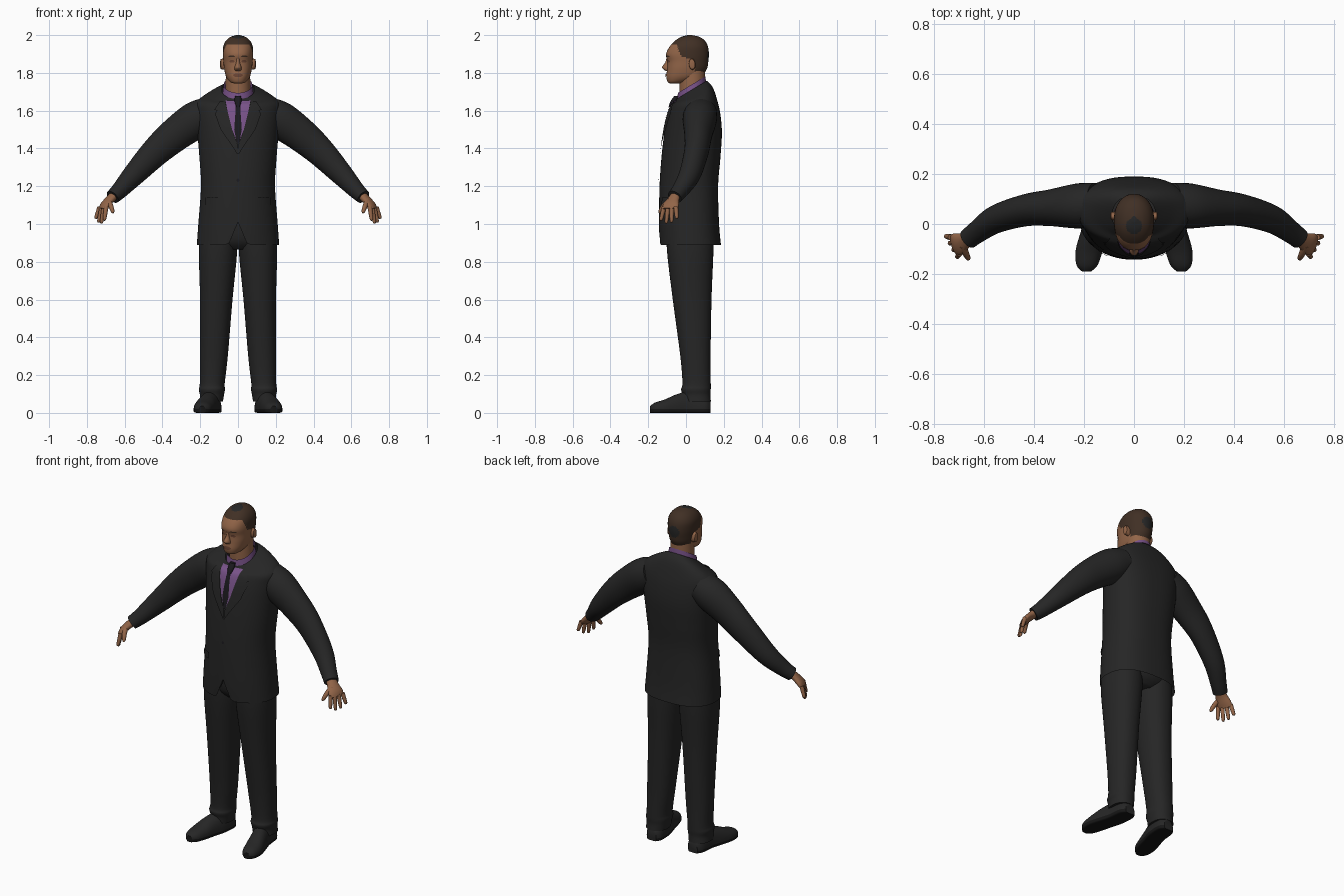
import bpy, math
from mathutils import Vector
from mathutils.bvhtree import BVHTree
import bmesh

cube = bpy.data.objects.get("Cube")
if cube:
    bpy.data.objects.remove(cube, do_unlink=True)


def material(name, r, g, b):
    m = bpy.data.materials.new(name)
    m.use_nodes = True
    m.diffuse_color = (r, g, b, 1)
    bsdf = m.node_tree.nodes["Principled BSDF"]
    bsdf.inputs["Base Color"].default_value = (r, g, b, 1)
    bsdf.inputs["Roughness"].default_value = 0.8
    return m


suit = material("charcoal suit", .019, .019, .019)
shirt = material("purple shirt", .19, .085, .25)
black = material("black silk", .011, .010, .013)
sole = material("dark sole", .008, .008, .008)
skin = material("brown skin", .29, .13, .065)
shade = material("lip brown", .15, .06, .035)
hair = material("dark brown hair", .052, .029, .018)
scalp = material("crown patch", .02, .02, .02)

parts = []


def spline(rows, k):
    """Smooth interpolation through rows of numbers."""
    out = []
    for i in range(len(rows) - 1):
        p0, p1, p2 = rows[max(i - 1, 0)], rows[i], rows[i + 1]
        p3 = rows[min(i + 2, len(rows) - 1)]
        for j in range(k):
            t = j / k
            out.append([b + .5 * t * (c - a + t * (2*a - 5*b + 4*c - d + t * (3*b - 3*c + d - a)))
                        for a, b, c, d in zip(p0, p1, p2, p3)])
    return out + [list(rows[-1])]


def ring(c, u, v, a, bp, bn, ep=2, en=2, n=32):
    """Rounded cross-section with separate halves along +v and -v."""
    pts = []
    for i in range(n):
        t = 2 * math.pi * i / n
        co, si = math.cos(t), math.sin(t)
        b, e = (bp, ep) if si >= 0 else (bn, en)
        x = math.copysign(abs(co) ** (2 / e), co) * a
        y = math.copysign(abs(si) ** (2 / e), si) * b
        pts.append(Vector(c) + Vector(u) * x + Vector(v) * y)
    return pts


def build(name, verts, faces, mats, mirror=False, rule=None):
    me = bpy.data.meshes.new(name)
    me.from_pydata(verts, [], faces)
    bm = bmesh.new()
    bm.from_mesh(me)
    bmesh.ops.recalc_face_normals(bm, faces=bm.faces)
    bm.to_mesh(me)
    bm.free()
    for m in mats:
        me.materials.append(m)
    if rule:
        for p in me.polygons:
            p.material_index = rule(p.center)
    ob = bpy.data.objects.new(name, me)
    bpy.context.collection.objects.link(ob)
    if mirror:
        ob.modifiers.new("Mirror", "MIRROR").use_mirror_merge = False
    parts.append(ob)
    return ob


def loft(name, rings, mats, mirror=False, rule=None, caps=(True, True)):
    n = len(rings[0])
    faces = [(r*n + i, r*n + (i+1) % n, (r+1)*n + (i+1) % n, (r+1)*n + i)
             for r in range(len(rings) - 1) for i in range(n)]
    last = (len(rings) - 1) * n
    if caps[0]:
        faces.append(tuple(reversed(range(n))))
    if caps[1]:
        faces.append(tuple(range(last, last + n)))
    return build(name, [p for r in rings for p in r], faces, mats, mirror, rule)


def upright(rows, k=5, ep=2, en=2, n=40):
    """Rings for rows of (z, x, y, half width, front depth, back depth, tilt)."""
    return [ring((x, y, z), (1, 0, 0), (0, 1, tilt), a, back, front, ep, en, n)
            for z, x, y, a, front, back, tilt in spline(rows, k)]


def tube(name, rows, mat, k=5, n=24):
    """Mirrored limb along rows of (x, y, z, side radius, up radius)."""
    rows = spline(rows, k)
    rings = []
    for i, r in enumerate(rows):
        t = Vector(rows[min(i + 1, len(rows) - 1)][:3]) - Vector(rows[max(i - 1, 0)][:3])
        side = t.cross(Vector((0, 0, 1))).normalized()
        up = side.cross(t).normalized()
        rings.append(ring(r[:3], side, up, r[3], r[4], r[4], n=n))
    return loft(name, rings, [mat], mirror=True)


def surface(ob):
    me = ob.data
    return BVHTree.FromPolygons([v.co for v in me.vertices], [tuple(p.vertices) for p in me.polygons])


def plate(name, tree, rows, mat, lift, mirror=True, k=5, m=8):
    """Thin sheet hugging the front of a body; rows are (z, x start, x end)."""
    grid = []
    for i in range(len(rows) - 1):
        steps = k + (i == len(rows) - 2)
        grid += [[a + (b - a) * j / k for a, b in zip(rows[i], rows[i + 1])] for j in range(steps)]
    verts = []
    for z, x0, x1 in grid:
        for j in range(m + 1):
            x = x0 + (x1 - x0) * j / m
            hit = tree.ray_cast(Vector((x, -1, z)), Vector((0, 1, 0)))[0]
            verts.append((x, (hit.y if hit else -.06) - lift, z))
    w = m + 1
    faces = [(r*w + j, r*w + j + 1, (r+1)*w + j + 1, (r+1)*w + j)
             for r in range(len(grid) - 1) for j in range(m)]
    return build(name, verts, faces, [mat], mirror)


# Jacket body with an inverted V cut at the front hem
body = upright([(.89, 0, .02, .218, .16, .165, 0), (1, 0, .02, .21, .163, .155, 0),
                (1.2, 0, .02, .196, .16, .15, 0), (1.35, 0, .03, .204, .16, .152, 0),
                (1.48, 0, .045, .215, .16, .145, 0), (1.58, 0, .055, .225, .15, .127, 0),
                (1.645, 0, .055, .22, .13, .11, .1), (1.69, 0, .05, .15, .105, .09, .4),
                (1.71, 0, .03, .086, .08, .08, .6)], 6, 2.5, 2.1, 64)
body.insert(0, upright([(.93, 0, .02, .205, .148, .15, 0)] * 2, 1, 2.5, 2.1, 64)[0])
for r in body:
    for p in r:
        if p.y < 0:
            p.z = max(p.z, 1.01 - 2.4 * abs(p.x))
jacket = loft("jacket_body", body, [suit], caps=(False, False))
chest = surface(jacket)

# Sleeves
tube("sleeves", [(.15, .08, 1.59, .085, .085), (.225, .072, 1.55, .09, .098),
                 (.33, .065, 1.475, .074, .09), (.433, .055, 1.385, .064, .078),
                 (.55, .02, 1.262, .056, .06), (.625, -.03, 1.18, .045, .045),
                 (.664, -.06, 1.143, .041, .038)], suit, 6, 32)

# Shirt, collar, tie and lapels
loft("shirt_collar", upright([(1.69, 0, .03, .082, .077, .077, .6),
                              (1.738, 0, .03, .076, .073, .073, .6)], 3), [shirt], caps=(False, False))
plate("shirt_front", chest, [(1.655, -.066, .066), (1.6, -.056, .056), (1.5, -.031, .031),
                             (1.43, -.004, .004)], shirt, .004, False, 8, 16)
plate("collar_points", chest, [(1.655, .012, .06), (1.635, .02, .053), (1.605, .034, .038)], shirt, .009)
plate("tie_blade", chest, [(1.645, -.011, .011), (1.6, -.013, .013), (1.5, -.02, .02),
                           (1.43, -.007, .007)], black, .008, False)
loft("tie_knot", upright([(1.62, 0, -.082, .010, .010, .02, 0), (1.65, 0, -.068, .018, .014, .02, 0),
                          (1.678, 0, -.052, .016, .010, .02, 0)], 4, n=16), [black])
plate("lapels", chest, [(1.65, .066, .095), (1.605, .057, .125), (1.6, .056, .112), (1.585, .052, .122),
                        (1.5, .031, .092), (1.42, .002, .036), (1.37, 0, .004)], suit, .009)
plate("pocket_flaps", chest, [(1.14, .105, .172), (1.1, .105, .174)], suit, .008)
plate("button", chest, [(1.24, -.003, .003), (1.235, -.007, .007), (1.228, -.007, .007),
                        (1.223, -.003, .003)], black, .006, False, 2, 4)

# Trousers
loft("trouser_seat", upright([(.865, 0, .02, .12, .08, .09, 0), (.92, 0, .02, .195, .12, .135, 0),
                              (1.06, 0, .02, .18, .13, .13, 0)], 4), [suit])
loft("trouser_legs", upright([(.97, .103, .02, .095, .122, .125, 0), (.85, .106, .02, .101, .12, .125, 0),
                              (.6, .115, .03, .086, .1, .105, 0), (.3, .128, .05, .074, .08, .08, 0),
                              (.16, .136, .055, .066, .074, .076, 0), (.125, .138, .054, .069, .08, .077, 0),
                              (.095, .138, .056, .064, .074, .073, 0), (.06, .142, .06, .062, .078, .072, 0)],
                             5, 2.2, 2.2), [suit], mirror=True)

# Shoes, pointing slightly outward
shoe = [ring((x, y, .02), (1, 0, 0), (0, 0, 1), w, h - .02, .02, 2.2, 6, 32) for y, x, w, h in
        spline([(.13, .137, .03, .06), (.1, .138, .05, .09), (.02, .145, .053, .115),
                (-.05, .165, .054, .098), (-.11, .18, .054, .072), (-.165, .188, .042, .054),
                (-.19, .19, .018, .036)], 5)]
loft("shoes", shoe, [suit, sole], True, lambda c: int(c.z < .018))

# Hands
tube("palms", [(.65, -.05, 1.158, .026, .024), (.68, -.068, 1.128, .034, .021),
               (.705, -.08, 1.1, .045, .019), (.72, -.086, 1.078, .043, .013)], skin)
across = Vector((-.48, -.88, 0))
for i, length in enumerate((.072, .087, .082, .062)):
    base = Vector((.715, -.085, 1.09)) + across * (.036 - .024 * i)
    step = Vector((.016, -.006, -length)) + across * (.012 - .008 * i)
    tube(f"finger_{i + 1}", [(*(base + step * t), r, r) for t, r in
                             ((0, .0125), (.5, .011), (.9, .009), (1, .004))], skin, 3, 12)
tube("thumbs", [(.685, -.085, 1.125, .015, .015), (.673, -.118, 1.095, .013, .013),
                (.664, -.136, 1.068, .010, .010), (.661, -.142, 1.058, .004, .004)], skin, 3, 12)

# Neck and head
loft("neck", upright([(1.66, 0, .035, .068, .068, .068, 0), (1.76, 0, .035, .065, .07, .066, 0),
                      (1.83, 0, .035, .064, .07, .066, 0)], 4), [skin])

hairline = [(-.3, 1.955), (-.05, 1.95), (-.025, 1.885), (.035, 1.875), (.05, 1.805), (.3, 1.79)]


def head_colour(c):
    for spot, size in (((0, -.01, 2), .034), ((0, .125, 1.89), .036)):
        if (c - Vector(spot)).length < size:
            return 2
    for (y0, z0), (y1, z1) in zip(hairline, hairline[1:]):
        if y0 <= c.y < y1:
            return int(c.z > z0 + (z1 - z0) * (c.y - y0) / (y1 - y0))
    return 0


head = loft("head", upright([(1.744, 0, -.06, .02, .025, .03, 0), (1.752, 0, -.045, .042, .052, .06, 0),
                             (1.78, 0, -.01, .063, .094, .09, 0), (1.82, 0, 0, .073, .1, .11, 0),
                             (1.86, 0, .01, .077, .108, .108, 0), (1.9, 0, .015, .08, .12, .106, 0),
                             (1.94, 0, .02, .078, .106, .096, 0), (1.97, 0, .02, .064, .078, .08, 0),
                             (1.99, 0, .02, .04, .046, .052, 0), (2, 0, .02, .01, .012, .012, 0)],
                            7, 2.1, 2.3, 72), [skin, hair, scalp], rule=head_colour)
face = surface(head)

# Facial features
loft("nose", upright([(1.885, 0, -.09, .008, .012, .02, 0), (1.855, 0, -.096, .010, .014, .02, 0),
                      (1.83, 0, -.102, .018, .025, .02, 0), (1.815, 0, -.098, .018, .016, .02, 0),
                      (1.81, 0, -.096, .010, .008, .01, 0)], 4, n=20), [skin])
plate("eyebrows", face, [(1.891, .022, .045), (1.884, .014, .054)], hair, .003)
plate("eyes", face, [(1.868, .024, .038), (1.861, .017, .046), (1.855, .023, .04)], shade, .002)
plate("lips", face, [(1.797, -.012, .012), (1.789, -.028, .028), (1.777, -.014, .014)], shade, .004, False)
ear = [ring((.08 + .006 * math.cos(t), .032, 1.845), (0, 1, -.2), (0, 0, 1), .019 * math.sin(t),
            .034 * math.sin(t), .03 * math.sin(t), n=20) for t in (.1, .5, 1, 1.6)]
for r, dx in zip(ear, (.012, .013, .012, -.015)):
    for p in r:
        p.x += dx - .004
loft("ears", ear, [skin], mirror=True)

# Smooth shading with crisp edges
bpy.ops.object.select_all(action="DESELECT")
for ob in parts:
    ob.select_set(True)
bpy.context.view_layer.objects.active = jacket
bpy.ops.object.shade_smooth_by_angle(angle=math.radians(45))
